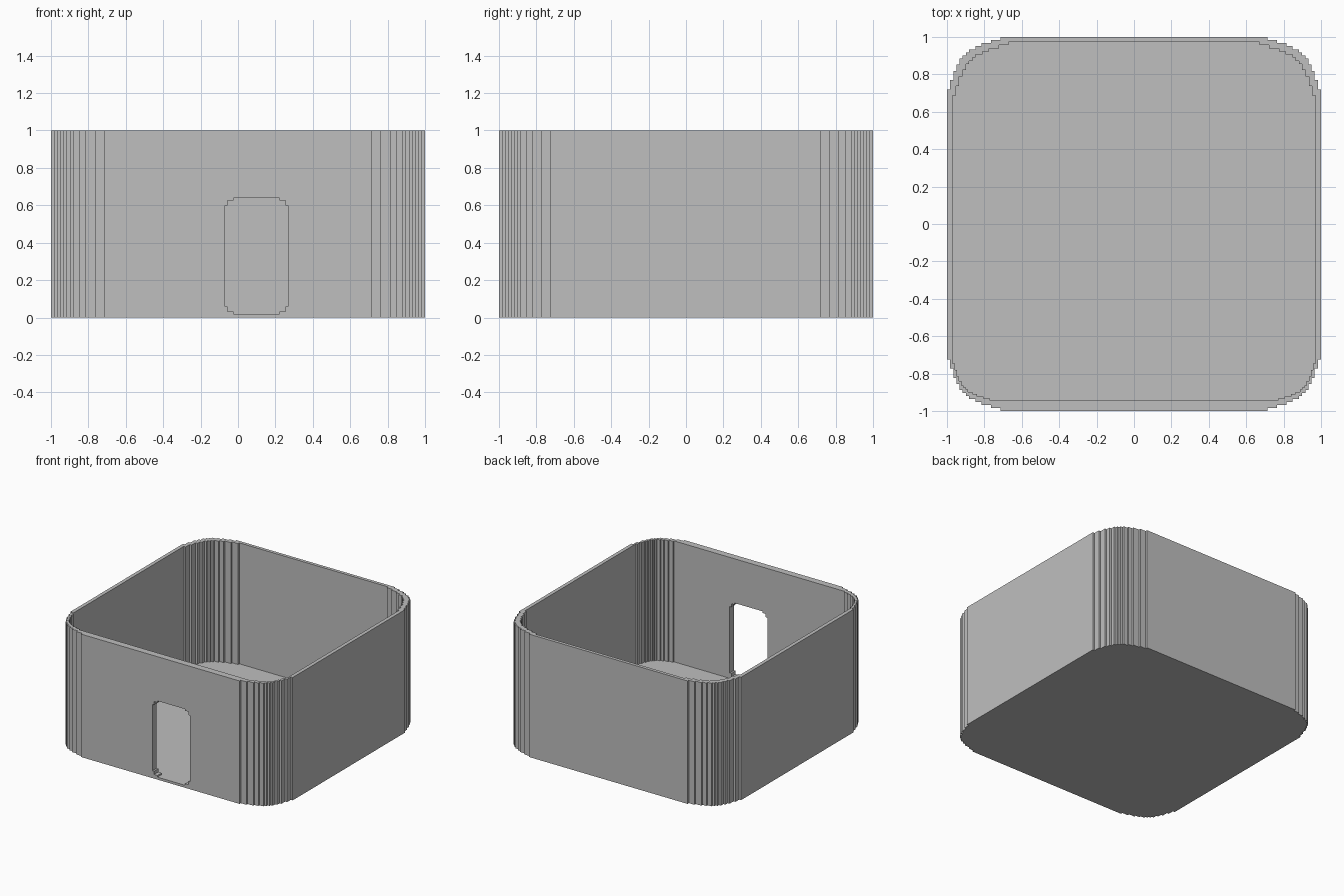
import bpy
import bmesh
from mathutils import Vector

cube = bpy.data.objects.get("Cube")
if cube:
    bpy.data.objects.remove(cube)

CORNER_RUNS = (3, 3, 2, 2, 1, 1, 1, 1, 1, 1, 1)
HOLE_RUNS = (2, 1)


def stair(runs, size):
    """Stepped corner, from the upright side to the level side, as offsets from the sharp corner."""
    total = sum(runs)
    x, y = 0, total
    points = [(x, y)]
    for dx, dy in zip(reversed(runs), runs):
        points.append((x + dx, y))
        x, y = x + dx, y - dy
        points.append((x, y))
    return [(px / total * size[0], py / total * size[1]) for px, py in points]


def outline(x0, x1, y0, y1, runs, low_size, high_size):
    """Counter-clockwise rectangle with stepped corners."""
    low, high = stair(runs, low_size), stair(runs, high_size)
    return ([(x0 + a, y0 + b) for a, b in low]
            + [(x1 - a, y0 + b) for a, b in reversed(low)]
            + [(x1 - a, y1 - b) for a, b in high]
            + [(x0 + a, y1 - b) for a, b in reversed(high)])


def prism(name, points, push):
    """Closed solid swept from a flat outline along a vector."""
    bm = bmesh.new()
    base = bm.faces.new([bm.verts.new(p) for p in points])
    swept = bmesh.ops.extrude_face_region(bm, geom=[base], use_keep_orig=True)["geom"]
    verts = [v for v in swept if isinstance(v, bmesh.types.BMVert)]
    bmesh.ops.translate(bm, verts=verts, vec=Vector(push))
    bmesh.ops.recalc_face_normals(bm, faces=bm.faces[:])
    mesh = bpy.data.meshes.new(name)
    bm.to_mesh(mesh)
    bm.free()
    obj = bpy.data.objects.new(name, mesh)
    bpy.context.collection.objects.link(obj)
    return obj


def cut(target, cutter):
    """Subtract the cutter for good and remove it."""
    cutter.hide_render = True
    mod = target.modifiers.new("cut", "BOOLEAN")
    mod.operation = "DIFFERENCE"
    mod.solver = "EXACT"
    mod.object = cutter
    bpy.context.view_layer.objects.active = target
    bpy.ops.object.modifier_apply(modifier=mod.name)
    bpy.data.objects.remove(cutter)


# Grey material
grey = bpy.data.materials.new("grey")
grey.use_nodes = True
grey.diffuse_color = (0.52, 0.52, 0.52, 1)
grey.node_tree.nodes["Principled BSDF"].inputs["Base Color"].default_value = grey.diffuse_color

# Outer body
outer = outline(-1, 1, -1, 1, CORNER_RUNS, (0.286, 0.275), (0.286, 0.28))
box = prism("open_box", [(x, y, 0) for x, y in outer], (0, 0, 1))

# Hollow inside, leaving a thin floor and a thicker front wall
inner = outline(-0.97, 0.97, -0.945, 0.973, CORNER_RUNS, (0.2, 0.2), (0.3, 0.285))
cut(box, prism("cavity_cutter", [(x, y, 0.016) for x, y in inner], (0, 0, 1.2)))

# Opening in the front wall
hole = outline(-0.07, 0.268, 0.02, 0.64, HOLE_RUNS, (0.045, 0.04), (0.045, 0.04))
cut(box, prism("opening_cutter", [(x, -1.2, z) for x, z in hole], (0, 0.5, 0)))

box.data.materials.clear()
box.data.materials.append(grey)
